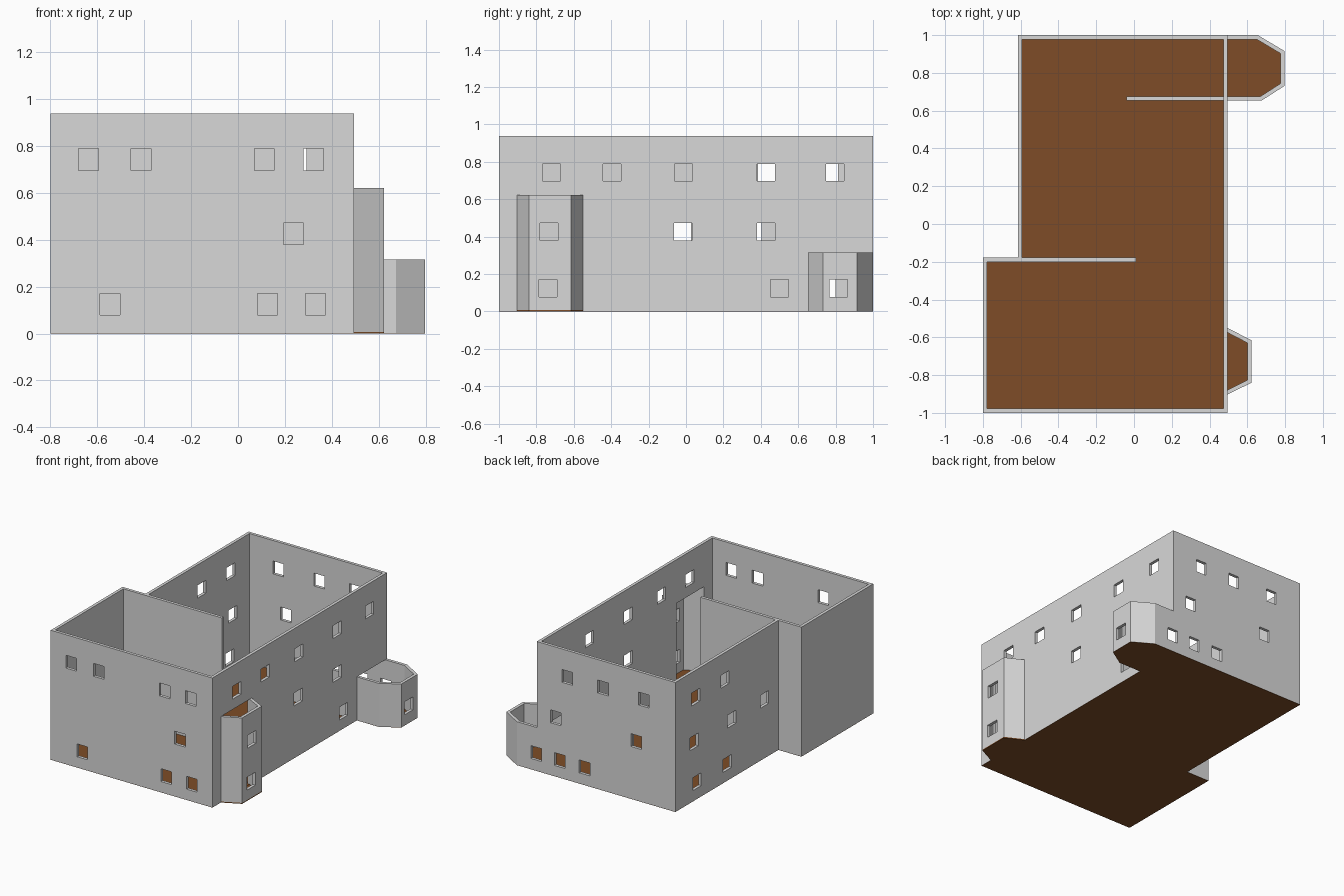
import bpy, bmesh
from mathutils import Matrix

cube = bpy.data.objects.get("Cube")
if cube:
    bpy.data.objects.remove(cube, do_unlink=True)


def material(name, rgb):
    m = bpy.data.materials.new(name)
    m.use_nodes = True
    m.diffuse_color = (*rgb, 1)
    m.node_tree.nodes["Principled BSDF"].inputs["Base Color"].default_value = (*rgb, 1)
    return m


GREY = material("wall grey", (0.69, 0.69, 0.69))
BROWN = material("floor brown", (0.21, 0.073, 0.02))
THICK = 0.022
FLOOR, BAY_FLOOR = 0.0015, 0.007
TOP, MID, LOW = 0.938, 0.622, 0.315
UPPER_Z, MIDDLE_Z, LOWER_Z = 0.743, 0.426, 0.125
WIN_X, WIN_Y, WIN_H = 0.085, 0.096, 0.093


def make_object(name, bm, mat):
    mesh = bpy.data.meshes.new(name)
    bm.to_mesh(mesh)
    bm.free()
    mesh.materials.append(mat)
    ob = bpy.data.objects.new(name, mesh)
    bpy.context.collection.objects.link(ob)
    return ob


def boxes(name, specs, mat):
    """One mesh made of boxes, each given as (centre, size)."""
    bm = bmesh.new()
    for centre, size in specs:
        bmesh.ops.create_cube(bm, size=1, matrix=Matrix.Translation(centre) @ Matrix.Diagonal((*size, 1)))
    return make_object(name, bm, mat)


def span(lo, hi):
    """Box between two corners as (centre, size)."""
    return ([(a + b) / 2 for a, b in zip(lo, hi)], [b - a for a, b in zip(lo, hi)])


def slab(name, path, height):
    """Flat floor with the given outline."""
    bm = bmesh.new()
    face = bm.faces.new([bm.verts.new((x, y, 0)) for x, y in path])
    top = bmesh.ops.extrude_face_region(bm, geom=[face], use_keep_orig=True)
    verts = [g for g in top["geom"] if isinstance(g, bmesh.types.BMVert)]
    bmesh.ops.translate(bm, verts=verts, vec=(0, 0, height))
    bmesh.ops.recalc_face_normals(bm, faces=bm.faces)
    return make_object(name, bm, BROWN)


def shell(name, path, base, height, hole_groups, closed=False):
    """Upright wall ribbon along a path, thickened inward, with box holes cut out.
    Boxes within one group must not overlap; groups are cut one after another."""
    bm = bmesh.new()
    low = [bm.verts.new((x, y, base)) for x, y in path]
    high = [bm.verts.new((x, y, height)) for x, y in path]
    n = len(path)
    for i in range(n if closed else n - 1):
        j = (i + 1) % n
        bm.faces.new((low[i], low[j], high[j], high[i]))
    ob = make_object(name, bm, GREY)
    solid = ob.modifiers.new("thickness", "SOLIDIFY")
    solid.thickness = THICK
    solid.offset = -1
    solid.use_even_offset = True
    cutters = []
    for holes in hole_groups:
        cutter = boxes(name + "_cutter", holes, GREY)
        cutter.hide_render = True
        cut = ob.modifiers.new("openings", "BOOLEAN")
        cut.operation = "DIFFERENCE"
        cut.solver = "EXACT"
        cut.object = cutter
        cutters.append(cutter)
    # Bake the result and drop the cutters
    deps = bpy.context.evaluated_depsgraph_get()
    mesh = bpy.data.meshes.new_from_object(ob.evaluated_get(deps))
    ob.modifiers.clear()
    ob.data = mesh
    for cutter in cutters:
        bpy.data.objects.remove(cutter, do_unlink=True)
    return ob


def windows_along_x(y, rows):
    return [((x, y, z), (WIN_X, 0.1, WIN_H)) for z, xs in rows for x in xs]


def windows_along_y(x, rows):
    return [((x, y, z), (0.1, WIN_Y, WIN_H)) for z, ys in rows for y in ys]


# Outlines, counter-clockwise
house = [(-0.8, -1), (0.495, -1), (0.495, 1), (-0.615, 1), (-0.615, -0.178), (-0.8, -0.178)]
front_bay = [(0.495, -0.903), (0.622, -0.84), (0.622, -0.616), (0.495, -0.55)]
back_bay = [(0.495, 0.653), (0.675, 0.653), (0.798, 0.732), (0.798, 0.915), (0.655, 1), (0.495, 1)]

# Floors
slab("house_floor", house, FLOOR)
slab("front_bay_floor", front_bay, BAY_FLOOR)
slab("back_bay_floor", back_bay, FLOOR)

# Windows of each side
front = windows_along_x(-1, [(UPPER_Z, (-0.637, -0.414, 0.112, 0.322)),
                             (MIDDLE_Z, (0.236,)),
                             (LOWER_Z, (-0.546, 0.125, 0.33))])
back = windows_along_x(1, [(UPPER_Z, (0.25, -0.035, -0.363)),
                           (MIDDLE_Z, (0.343, -0.302)),
                           (LOWER_Z, (0.312, 0.113))])
right = windows_along_y(0.495, [(UPPER_Z, (-0.72, -0.395, -0.013, 0.428, 0.797)),
                                (MIDDLE_Z, (-0.016, 0.428)),
                                (LOWER_Z, (0.5,))])
left = windows_along_y(-0.615, [(UPPER_Z, (0.765, 0.432)),
                                (MIDDLE_Z, (0.785, 0.355, -0.02)),
                                (LOWER_Z, (0.752, 0.405))])
corner_window = windows_along_x(1, [(LOWER_Z, (0.5,))])

# Doorways from the house into the bays
bay_doors = [span((0.44, -0.88, -0.1), (0.55, -0.565, MID)),
             span((0.44, 0.675, -0.1), (0.55, 0.979, LOW))]

# Walls
shell("house_walls", house, FLOOR, TOP,
      [front + back, right + left, bay_doors, corner_window], closed=True)
shell("front_bay_walls", front_bay, BAY_FLOOR, MID,
      [windows_along_y(0.622, [(MIDDLE_Z, (-0.732,)), (LOWER_Z, (-0.738,))])])
shell("back_bay_walls", back_bay, FLOOR, LOW,
      [windows_along_y(0.798, [(LOWER_Z, (0.815,))]), corner_window])

# Inner dividing walls
boxes("front_divider", [span((-0.595, -0.2, FLOOR), (0.01, -0.178, TOP))], GREY)
boxes("back_divider", [span((-0.04, 0.653, FLOOR), (0.495, 0.675, LOW))], GREY)
